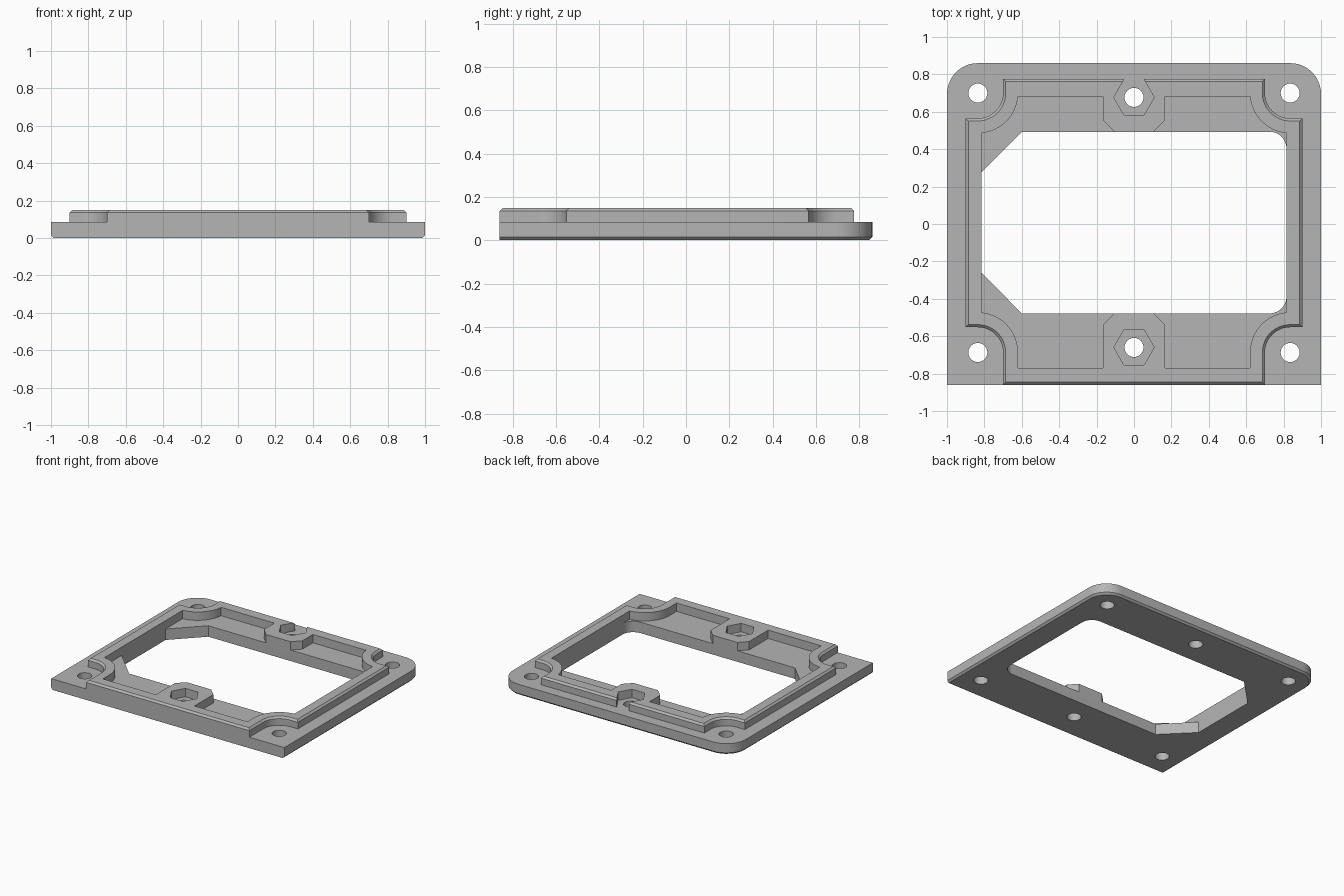
import bpy, bmesh
from math import cos, sin, radians

if "Cube" in bpy.data.objects:
    bpy.data.objects.remove(bpy.data.objects["Cube"])

grey = bpy.data.materials.new("plain grey")
grey.use_nodes = True
colour = (0.46, 0.46, 0.46, 1)
grey.diffuse_color = colour
grey.node_tree.nodes["Principled BSDF"].inputs["Base Color"].default_value = colour

DECK, TOP, CHAMFER = 0.085, 0.15, 0.014
FRONT, BACK = -0.86, 0.86
HOLE_X, HOLE_FRONT, HOLE_BACK = 0.835, -0.687, 0.70
OPEN_X, OPEN_FRONT, OPEN_BACK = 0.815, -0.478, 0.493


def arc(cx, cy, r, start, end, steps=12):
    angles = [radians(start + (end - start) * i / steps) for i in range(steps + 1)]
    return [(cx + r * cos(a), cy + r * sin(a)) for a in angles]


def mirrored(half):
    """Close a right-hand outline, running front to back, with its mirror image."""
    return half + [(-x, y) for x, y in reversed(half)]


def prism(name, points, z0, z1, bevel_rule=None):
    """Extrude an outline; bevel the edges whose two ends meet the rule."""
    bm = bmesh.new()
    face = bm.faces.new([bm.verts.new((x, y, z0)) for x, y in points])
    top = bmesh.ops.extrude_face_region(bm, geom=[face])["geom"]
    verts = [v for v in top if isinstance(v, bmesh.types.BMVert)]
    bmesh.ops.translate(bm, verts=verts, vec=(0, 0, z1 - z0))
    bmesh.ops.recalc_face_normals(bm, faces=bm.faces)
    if bevel_rule:
        edges = [e for e in bm.edges if bevel_rule(e.verts[0].co, e.verts[1].co)]
        bmesh.ops.bevel(bm, geom=edges, offset=CHAMFER, segments=1,
                        affect='EDGES', profile=0.5)
    mesh = bpy.data.meshes.new(name)
    bm.to_mesh(mesh)
    bm.free()
    mesh.materials.append(grey)
    obj = bpy.data.objects.new(name, mesh)
    bpy.context.collection.objects.link(obj)
    return obj


def combine(target, tool, operation):
    mod = target.modifiers.new(tool.name, 'BOOLEAN')
    mod.operation, mod.solver, mod.object = operation, 'EXACT', tool
    bpy.ops.object.select_all(action='DESELECT')
    bpy.context.view_layer.objects.active = target
    target.select_set(True)
    bpy.ops.object.modifier_apply(modifier=mod.name)
    bpy.data.objects.remove(tool)


# Base plate: rounded back corners, chamfered underneath except along the front
plate = prism("mounting_frame",
              mirrored([(1, FRONT)] + arc(0.835, BACK - 0.165, 0.165, 0, 90)), 0, DECK,
              lambda a, b: max(a.z, b.z) < 0.001 and max(a.y, b.y) > FRONT + 0.001)

# Raised rim: scooped around the corner holes, chamfered on top
rim_outline = mirrored(
    [(0.70, FRONT)] + arc(HOLE_X, HOLE_FRONT, 0.135, 180, 90) + [(0.90, HOLE_FRONT + 0.135)]
    + [(0.90, HOLE_BACK - 0.135)] + arc(HOLE_X, HOLE_BACK, 0.135, 270, 180) + [(0.70, 0.775)])
rim = prism("raised_rim", rim_outline, 0.05, TOP, lambda a, b: min(a.z, b.z) > TOP - 0.001)
combine(plate, rim, 'UNION')

# Recess inside the rim, stepping around the front and back nut bosses
scoop_front = [(min(x, OPEN_X), y) for x, y in arc(HOLE_X, HOLE_FRONT, 0.215, 180, 95)]
scoop_back = [(min(x, OPEN_X), y) for x, y in arc(HOLE_X, HOLE_BACK, 0.215, 265, 185)]
recess_outline = mirrored(
    [(0.105, OPEN_FRONT), (0.165, OPEN_FRONT - 0.06), (0.165, -0.77), (0.62, -0.77)]
    + scoop_front + scoop_back
    + [(0.165, scoop_back[-1][1]), (0.165, OPEN_BACK + 0.06), (0.105, OPEN_BACK)])
combine(plate, prism("recess", recess_outline, DECK, 0.3), 'DIFFERENCE')

# Central opening: rounded corners on one side, cut corners on the other
r = 0.09
opening = (arc(OPEN_X - r, OPEN_FRONT + r, r, -90, 0) + arc(OPEN_X - r, OPEN_BACK - r, r, 0, 90)
           + [(-0.60, OPEN_BACK), (-OPEN_X, OPEN_BACK - 0.217),
              (-OPEN_X, OPEN_FRONT + 0.217), (-0.60, OPEN_FRONT)])
combine(plate, prism("opening", opening, -0.1, 0.3), 'DIFFERENCE')

# Hexagonal nut pockets; the back one breaks out through the rim
for y in (-0.66, 0.677):
    hexagon = arc(0, y, 0.108, 0, 300, 5)
    if y > 0:
        hexagon[2:2] = [(0.054, 0.80), (-0.054, 0.80)]
    combine(plate, prism("nut_pocket", hexagon, DECK, 0.3), 'DIFFERENCE')

# Screw holes at the corners and through the bosses
holes = [(0, -0.66), (0, 0.677)]
holes += [(s * HOLE_X, y) for s in (-1, 1) for y in (HOLE_FRONT, HOLE_BACK)]
for x, y in holes:
    ring = arc(x, y, 0.051, 0, 345, 23)
    combine(plate, prism("screw_hole", ring, -0.1, 0.3), 'DIFFERENCE')

bpy.ops.object.shade_smooth_by_angle(angle=radians(30))
